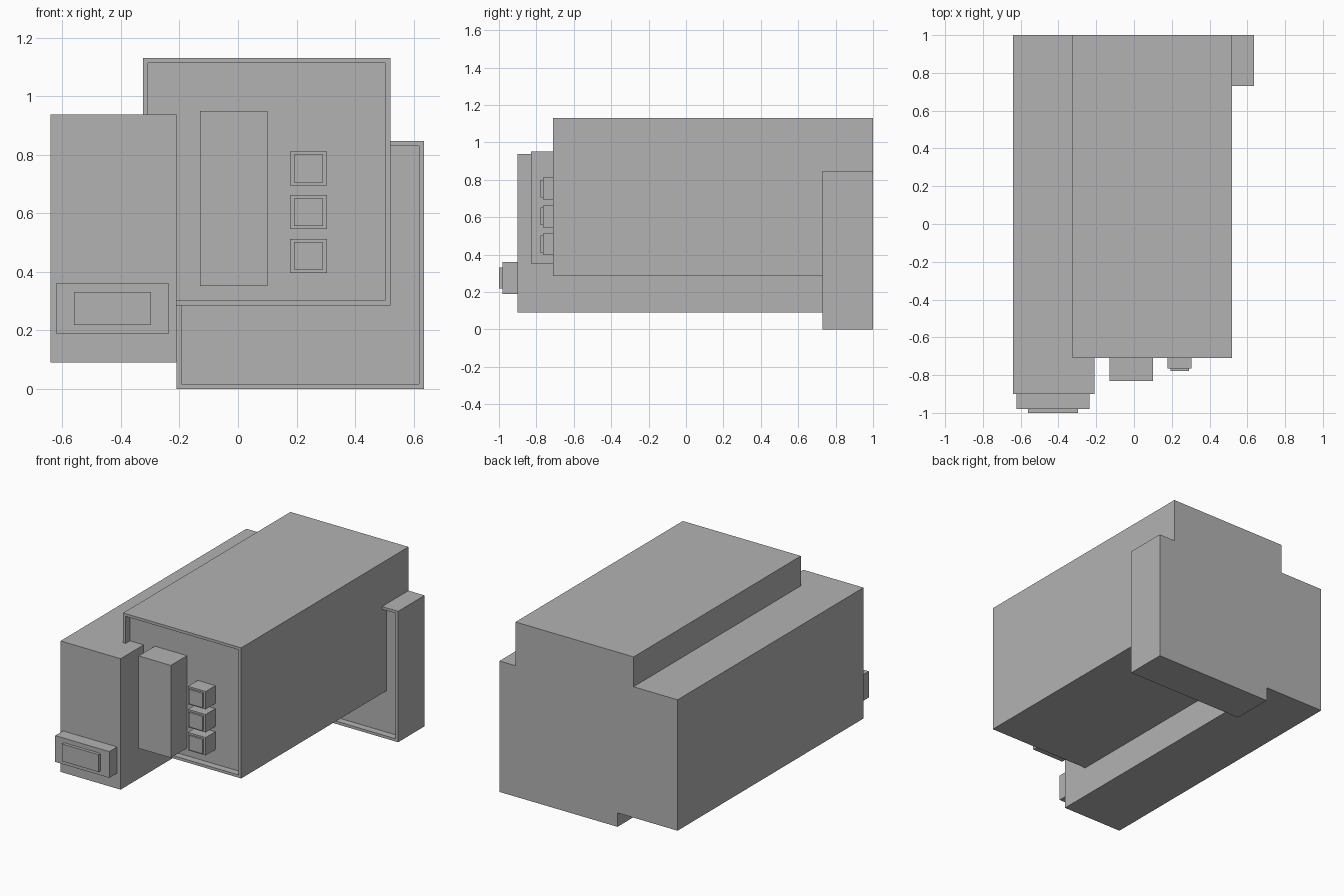
import bpy
import bmesh
from mathutils import Vector

if "Cube" in bpy.data.objects:
    bpy.data.objects.remove(bpy.data.objects["Cube"])

GREY = (0.45, 0.45, 0.45, 1.0)
grey = bpy.data.materials.new("plain_grey")
grey.use_nodes = True
grey.diffuse_color = GREY
grey.node_tree.nodes["Principled BSDF"].inputs["Base Color"].default_value = GREY


def box(name, x, y, z, rim=0, depth=0):
    """Box from (min, max) ranges; a rim sinks the front face by depth."""
    bm = bmesh.new()
    bmesh.ops.create_cube(bm, size=1)
    for v in bm.verts:
        v.co = Vector([r[0] + (c + 0.5) * (r[1] - r[0])
                       for c, r in zip(v.co, (x, y, z))])
    bm.normal_update()
    if rim:
        front = min(bm.faces, key=lambda f: f.calc_center_median().y)
        bmesh.ops.inset_region(bm, faces=[front], thickness=rim)
        # A second, zero-width ring forms the recess walls
        bmesh.ops.inset_region(bm, faces=[front], thickness=0)
        for v in front.verts:
            v.co.y += depth
    mesh = bpy.data.meshes.new(name)
    bm.to_mesh(mesh)
    bm.free()
    mesh.materials.append(grey)
    obj = bpy.data.objects.new(name, mesh)
    bpy.context.collection.objects.link(obj)
    return obj


# Main housings
box("main_housing", (-0.325, 0.52), (-0.71, 1), (0.285, 1.13), 0.025, 0.045)
box("side_housing", (-0.64, -0.21), (-0.9, 1), (0.09, 0.937))
box("rear_housing", (-0.21, 0.635), (0.73, 1), (0, 0.847), 0.025, 0.045)

# Upright block on the recessed front panel
box("front_block", (-0.13, 0.1), (-0.83, -0.66), (0.352, 0.95))

# Column of buttons with raised caps
for i in range(3):
    z = 0.455 + i * 0.149
    box(f"button_{i + 1}", (0.178, 0.304), (-0.765, -0.66), (z - 0.058, z + 0.058))
    box(f"button_cap_{i + 1}", (0.192, 0.29), (-0.777, -0.76), (z - 0.047, z + 0.047))

# Plate on the front of the side housing
box("side_plate", (-0.622, -0.235), (-0.98, -0.89), (0.19, 0.36))
box("side_plate_panel", (-0.56, -0.297), (-1, -0.97), (0.219, 0.331))
